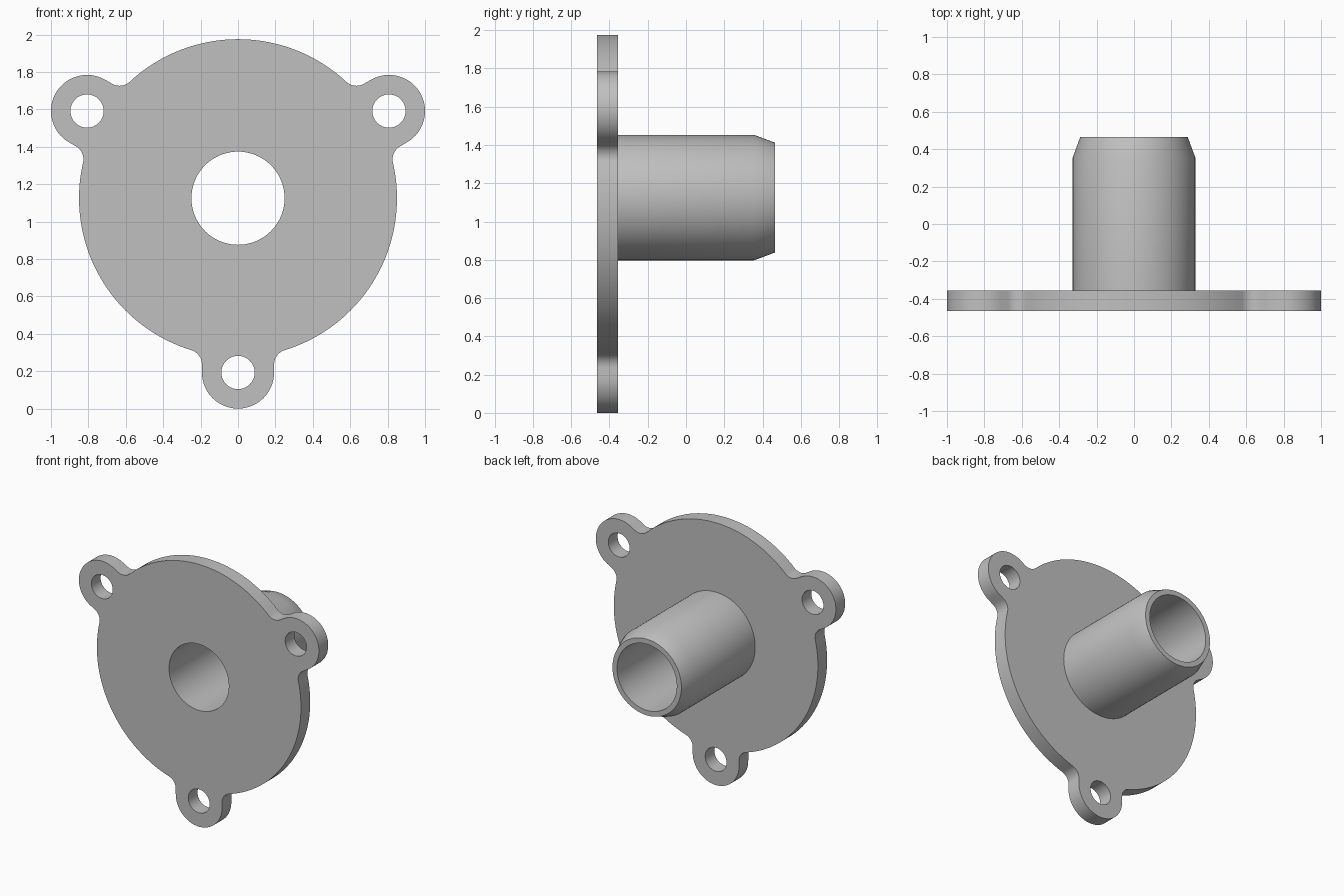
import bpy
import bmesh
from math import sin, cos, atan2, sqrt, radians, degrees
from mathutils import Vector

cube = bpy.data.objects.get("Cube")
if cube:
    bpy.data.objects.remove(cube, do_unlink=True)

# Main dimensions
CENTRE_Z = 1.125
DISC_R, LUG_R, LUG_DIST, FILLET_R = 0.85, 0.193, 0.932, 0.08
LUG_HOLE_R, BORE_R, TUBE_R, TIP_R = 0.089, 0.249, 0.328, 0.287
FRONT, PLATE_BACK, CHAMFER, TIP = -0.465, -0.355, 0.355, 0.465
LUG_ANGLES = (-90, 30, 150)

grey = bpy.data.materials.new("grey")
grey.use_nodes = True
grey.diffuse_color = (0.53, 0.53, 0.53, 1)
grey.node_tree.nodes["Principled BSDF"].inputs["Base Color"].default_value = grey.diffuse_color


def arc(cx, cy, r, start, end, n):
    """Points of an arc, both ends included, angles in degrees."""
    angles = [radians(start + (end - start) * i / n) for i in range(n + 1)]
    return [Vector((cx + r * cos(a), cy + r * sin(a))) for a in angles]


def turn(points, angle):
    c, s = cos(radians(angle)), sin(radians(angle))
    return [Vector((c * p.x - s * p.y, s * p.x + c * p.y)) for p in points]


def finish(bm, name):
    bmesh.ops.recalc_face_normals(bm, faces=bm.faces)
    mesh = bpy.data.meshes.new(name)
    bm.to_mesh(mesh)
    bm.free()
    mesh.materials.append(grey)
    obj = bpy.data.objects.new(name, mesh)
    bpy.context.collection.objects.link(obj)
    bpy.ops.object.select_all(action="DESELECT")
    obj.select_set(True)
    bpy.context.view_layer.objects.active = obj
    bpy.ops.object.shade_smooth_by_angle(angle=radians(30))
    return obj


# Outline of one third: fillet, rounded lug, fillet, disc rim
side = LUG_R + FILLET_R
reach = sqrt((DISC_R + FILLET_R) ** 2 - side ** 2)
phi = degrees(atan2(side, reach))
third = arc(reach, -side, FILLET_R, 180 - phi, 90, 10)
third += arc(LUG_DIST, 0, LUG_R, -90, 90, 32)
third += arc(reach, side, FILLET_R, -90, phi - 180, 10)
third += arc(0, 0, DISC_R, phi, 120 - phi, 40)[1:-1]

outline = [p for a in LUG_ANGLES for p in turn(third, a)]
bore = arc(0, 0, BORE_R, 0, 360, 96)[:-1]
lug_hole = arc(LUG_DIST, 0, LUG_HOLE_R, 0, 360, 40)[:-1]
loops = [outline, bore] + [turn(lug_hole, a) for a in LUG_ANGLES]

# Flange plate with its four holes
bm = bmesh.new()
edges = []
for loop in loops:
    verts = [bm.verts.new((p.x, FRONT, p.y + CENTRE_Z)) for p in loop]
    edges += [bm.edges.new((v, verts[i - 1])) for i, v in enumerate(verts)]
bmesh.ops.triangle_fill(bm, edges=edges, use_beauty=True, normal=(0, -1, 0))
back = bmesh.ops.extrude_face_region(bm, geom=bm.faces[:], use_keep_orig=True)
moved = [g for g in back["geom"] if isinstance(g, bmesh.types.BMVert)]
bmesh.ops.translate(bm, verts=moved, vec=(0, PLATE_BACK - FRONT, 0))
finish(bm, "flange_plate")

# Hollow tube with a chamfered tip, turned around the y axis
profile = [(BORE_R, PLATE_BACK), (BORE_R, TIP), (TIP_R, TIP),
           (TUBE_R, CHAMFER), (TUBE_R, PLATE_BACK)]
bm = bmesh.new()
verts = [bm.verts.new((r, y, CENTRE_Z)) for r, y in profile]
line = [bm.edges.new(pair) for pair in zip(verts, verts[1:])]
bmesh.ops.spin(bm, geom=verts + line, cent=(0, 0, CENTRE_Z), axis=(0, 1, 0),
               angle=radians(360), steps=96, use_merge=True)
bmesh.ops.remove_doubles(bm, verts=bm.verts, dist=0.0001)
finish(bm, "tube")
